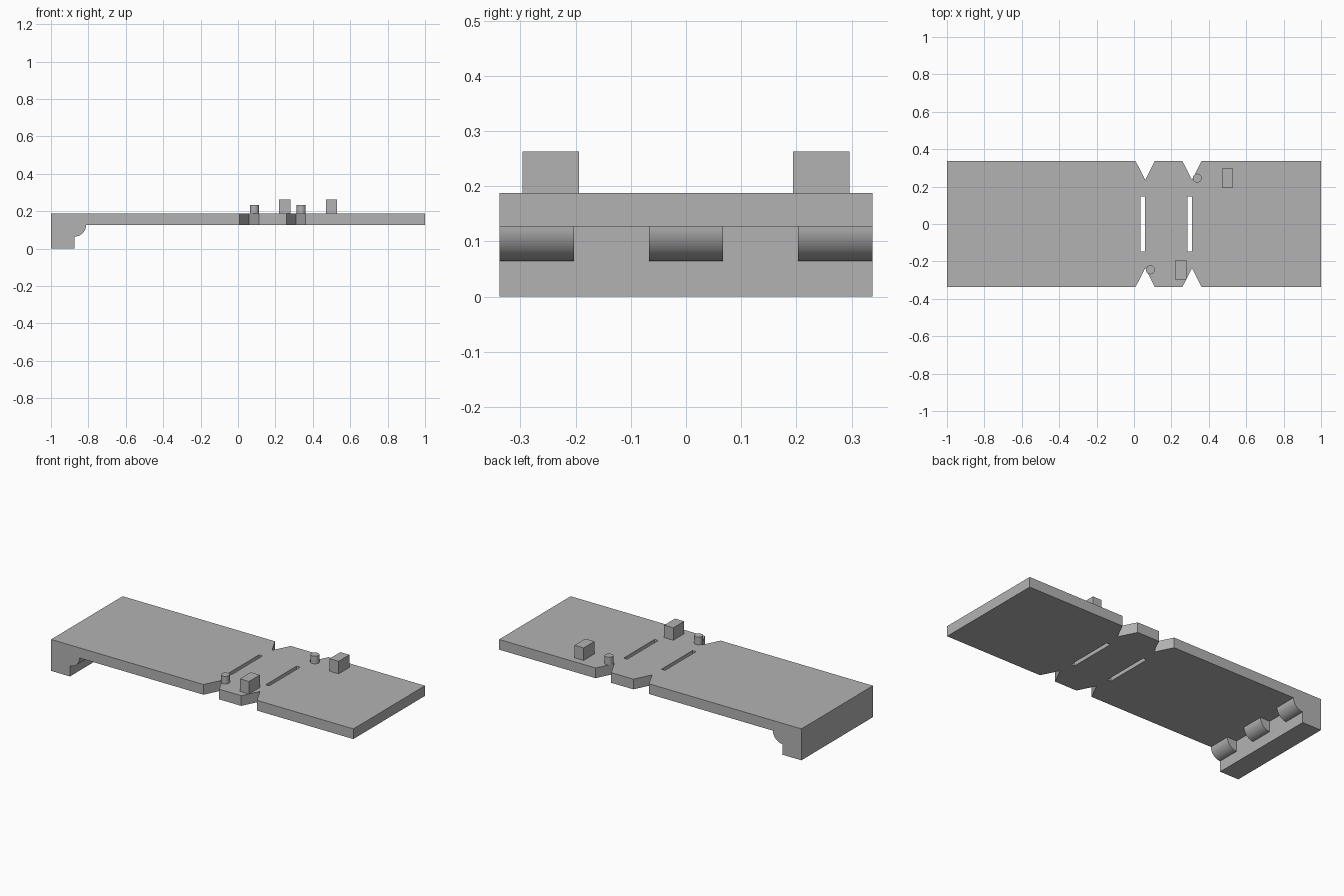
import bpy, bmesh, math
from mathutils import Vector

cube = bpy.data.objects.get("Cube")
if cube:
    bpy.data.objects.remove(cube, do_unlink=True)

grey = bpy.data.materials.new("mid grey")
grey.use_nodes = True
colour = (0.45, 0.45, 0.45, 1)
grey.diffuse_color = colour
grey.node_tree.nodes["Principled BSDF"].inputs["Base Color"].default_value = colour

HALF_W, BOTTOM, TOP = 0.338, 0.127, 0.188


def prism(name, outline, shift):
    """Extrude a closed outline of 3D points along shift."""
    bm = bmesh.new()
    face = bm.faces.new([bm.verts.new(p) for p in outline])
    new = bmesh.ops.extrude_face_region(bm, geom=[face])["geom"]
    bmesh.ops.translate(bm, vec=Vector(shift),
                        verts=[v for v in new if isinstance(v, bmesh.types.BMVert)])
    bmesh.ops.recalc_face_normals(bm, faces=bm.faces)
    mesh = bpy.data.meshes.new(name)
    bm.to_mesh(mesh)
    bm.free()
    mesh.materials.append(grey)
    obj = bpy.data.objects.new(name, mesh)
    bpy.context.collection.objects.link(obj)
    return obj


def box(name, x0, x1, y0, y1, z0, z1):
    base = [(x0, y0, z0), (x1, y0, z0), (x1, y1, z0), (x0, y1, z0)]
    return prism(name, base, (0, 0, z1 - z0))


def smooth(obj):
    bpy.ops.object.select_all(action="DESELECT")
    obj.select_set(True)
    bpy.context.view_layer.objects.active = obj
    bpy.ops.object.shade_smooth_by_angle(angle=math.radians(30))


# Long plate with V notches at both hinge lines
hinges = (0.06, 0.31)
edge = [(-1, -HALF_W)]
for x in hinges:
    edge += [(x - 0.052, -HALF_W), (x, -0.235), (x + 0.052, -HALF_W)]
edge.append((1, -HALF_W))
outline = edge + [(x, -y) for x, y in reversed(edge)]
plate = prism("plate", [(x, y, BOTTOM) for x, y in outline], (0, 0, TOP - BOTTOM))

# Slots cut right through the plate
for x in hinges:
    cutter = box("slot_cutter", x - 0.024, x, -0.146, 0.146, 0, 0.3)
    cutter.hide_render = True
    cut = plate.modifiers.new("slot", "BOOLEAN")
    cut.operation, cut.solver, cut.object = "DIFFERENCE", "EXACT", cutter
    bpy.context.view_layer.objects.active = plate
    bpy.ops.object.modifier_apply(modifier=cut.name)
    bpy.data.objects.remove(cutter, do_unlink=True)

# End foot and its three rounded ribs
box("end_foot", -1, -0.875, -HALF_W, HALF_W, 0, BOTTOM)
radius, rib_w = 0.063, 0.135
for y in (-HALF_W, -rib_w / 2, HALF_W - rib_w):
    profile = [(-0.875, y, BOTTOM)]
    for i in range(17):
        a = math.pi / 2 * i / 16
        profile.append((-0.875 + radius * math.cos(a), y, BOTTOM - radius * math.sin(a)))
    smooth(prism("rounded_rib", profile, (0, rib_w, 0)))

# Square blocks and round pegs on top
for x, y in ((0.25, -0.245), (0.5, 0.245)):
    box("top_block", x - 0.03, x + 0.03, y - 0.051, y + 0.051, TOP, 0.263)
for x, y in ((0.088, -0.245), (0.338, 0.245)):
    ring = [(x + 0.024 * math.cos(math.tau * i / 32),
             y + 0.024 * math.sin(math.tau * i / 32), TOP) for i in range(32)]
    smooth(prism("round_peg", ring, (0, 0, 0.046)))
